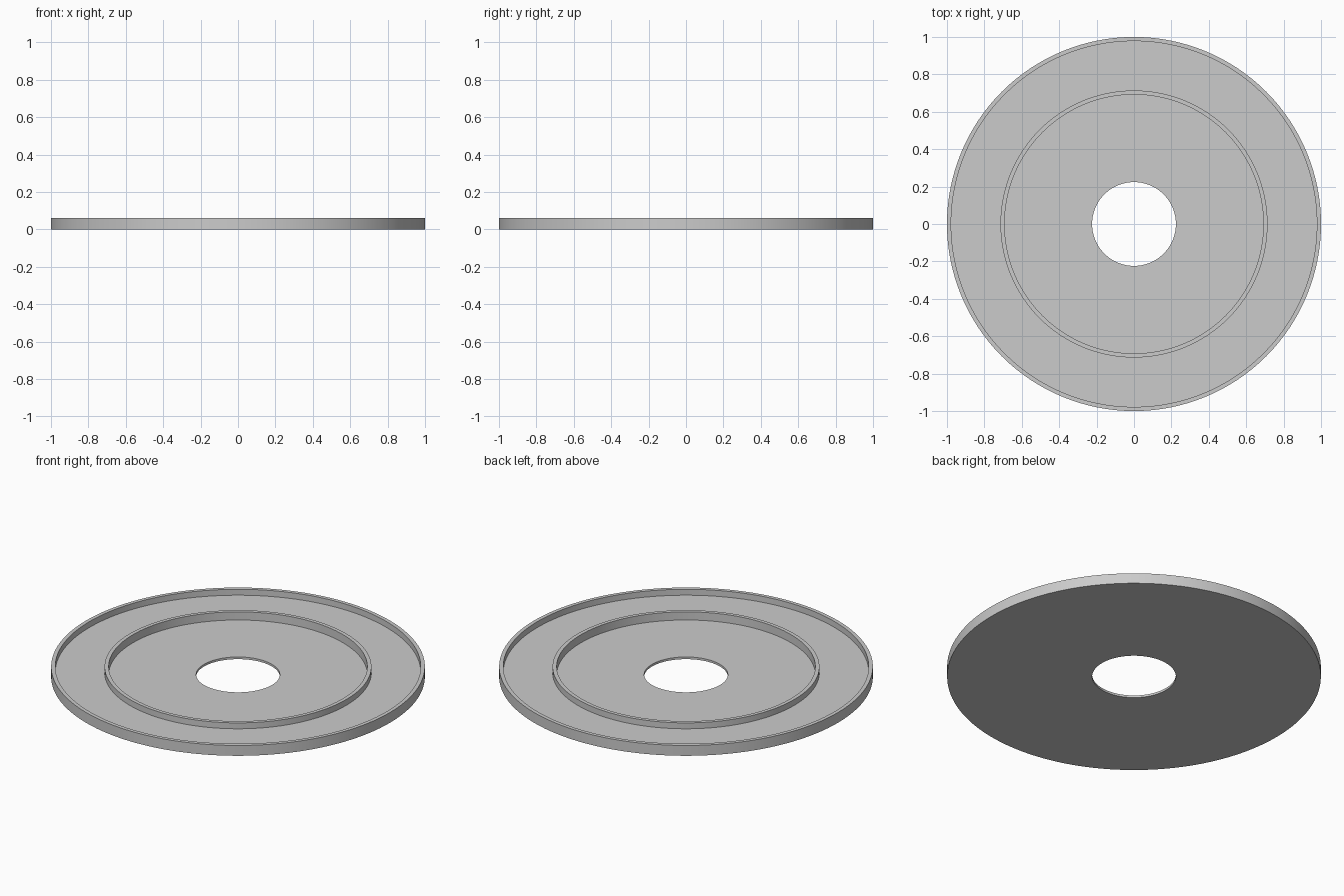
import bpy
import bmesh
import math

cube = bpy.data.objects.get("Cube")
if cube:
    bpy.data.objects.remove(cube, do_unlink=True)

SEGMENTS = 128
TOP = 0.061          # height of rim and ring
TRAY = 0.026         # floor between ring and rim
FLOOR = 0.013        # floor inside the ring

# Single grey material
grey = bpy.data.materials.new("plain grey")
grey.use_nodes = True
colour = (0.6, 0.6, 0.6, 1)
grey.diffuse_color = colour
grey.node_tree.nodes["Principled BSDF"].inputs["Base Color"].default_value = colour


def lathe(name, profile):
    """Revolve a closed (radius, height) profile around z."""
    bm = bmesh.new()
    verts = [bm.verts.new((r, 0, z)) for r, z in profile]
    edges = [bm.edges.new((v, verts[i - 1])) for i, v in enumerate(verts)]
    bmesh.ops.spin(bm, geom=verts + edges, cent=(0, 0, 0), axis=(0, 0, 1),
                   angle=math.tau, steps=SEGMENTS, use_merge=True)
    bmesh.ops.remove_doubles(bm, verts=bm.verts, dist=1e-5)
    bmesh.ops.recalc_face_normals(bm, faces=bm.faces)
    mesh = bpy.data.meshes.new(name)
    bm.to_mesh(mesh)
    bm.free()
    mesh.materials.append(grey)
    obj = bpy.data.objects.new(name, mesh)
    bpy.context.collection.objects.link(obj)
    bpy.ops.object.select_all(action="DESELECT")
    obj.select_set(True)
    bpy.context.view_layer.objects.active = obj
    bpy.ops.object.shade_smooth_by_angle(angle=math.radians(30))
    return obj


# Disc with central hole, raised inner ring and outer rim
lathe("ringed_disc", [
    (0.224, 0), (1, 0), (1, TOP), (0.978, TOP),       # underside and rim
    (0.978, TRAY), (0.714, TRAY),                     # outer tray
    (0.714, TOP), (0.692, TOP),                       # inner ring
    (0.692, FLOOR), (0.224, FLOOR),                   # inner floor to hole
])
